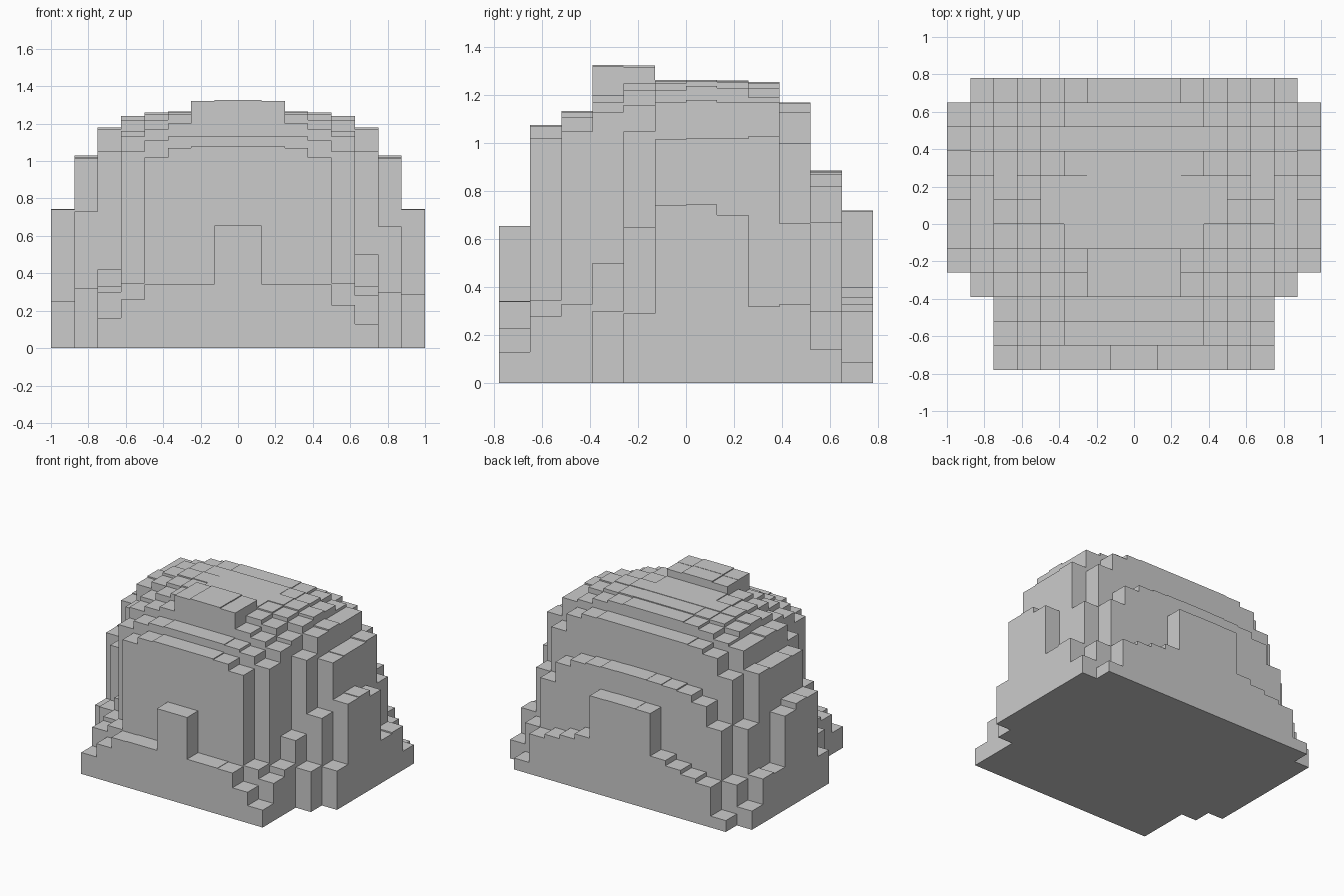
import bpy, bmesh

if "Cube" in bpy.data.objects:
    bpy.data.objects.remove(bpy.data.objects["Cube"])

# A blocky mound: square columns on a 16 x 12 grid, nearly mirrored left to right
DX, DY = 0.125, 0.13
X0, Y0 = -1.0, -0.78

# Column heights from the centre outwards, one row per step from front to back
half_rows = [
    [.655, .343, .343, .34, .23, .13],
    [1.077, 1.077, 1.07, 1.02, .347, .28],
    [1.135, 1.135, 1.13, 1.11, 1.05, .33],
    [1.327, 1.32, 1.20, 1.17, 1.13, .50, .30],
    [1.325, 1.318, 1.25, 1.22, 1.16, 1.05, .65, .29],
    [1.265, 1.265, 1.26, 1.25, 1.22, 1.17, 1.015, .74],
    [1.265, 1.265, 1.265, 1.26, 1.24, 1.18, 1.02, .745],
    [1.262, 1.262, 1.26, 1.255, 1.23, 1.17, 1.02, .70],
    [1.255, 1.255, 1.25, 1.23, 1.19, 1.17, 1.03, .32],
    [1.17, 1.17, 1.17, 1.165, 1.13, 1.00, .665, .33],
    [.887, .885, .88, .87, .82, .67, .30, .14],
    [.72, .718, .40, .36, .33, .30, .085],
]
# Small differences on the left side
left_changes = {(0, 4): .26, (0, 5): .16, (1, 5): .30, (3, 5): .42,
                (3, 6): .32, (4, 6): .73, (4, 7): .25}


def height(i, j):
    """Height of the column at grid place i, j (zero outside the shape)."""
    if not (0 <= i < 16 and 0 <= j < 12):
        return 0.0
    row = half_rows[j]
    k = i - 8 if i >= 8 else 7 - i
    if k >= len(row):
        return 0.0
    return left_changes.get((j, k), row[k]) if i < 8 else row[k]


bm = bmesh.new()


def quad(*pts):
    bm.faces.new([bm.verts.new(p) for p in pts])


for j in range(12):
    for i in range(16):
        h = height(i, j)
        if h == 0:
            continue
        xa, xb = X0 + i * DX, X0 + (i + 1) * DX
        ya, yb = Y0 + j * DY, Y0 + (j + 1) * DY
        # Top and underside
        quad((xa, ya, h), (xb, ya, h), (xb, yb, h), (xa, yb, h))
        quad((xa, yb, 0), (xb, yb, 0), (xb, ya, 0), (xa, ya, 0))
        # Exposed walls, only where the neighbour is lower
        for di, dj, p, q in ((0, -1, (xa, ya), (xb, ya)), (1, 0, (xb, ya), (xb, yb)),
                             (0, 1, (xb, yb), (xa, yb)), (-1, 0, (xa, yb), (xa, ya))):
            low = height(i + di, j + dj)
            if low < h:
                quad((*p, low), (*q, low), (*q, h), (*p, h))

bmesh.ops.remove_doubles(bm, verts=bm.verts, dist=1e-5)
mesh = bpy.data.meshes.new("stepped_mound")
bm.to_mesh(mesh)
bm.free()
obj = bpy.data.objects.new("stepped_mound", mesh)
bpy.context.collection.objects.link(obj)
